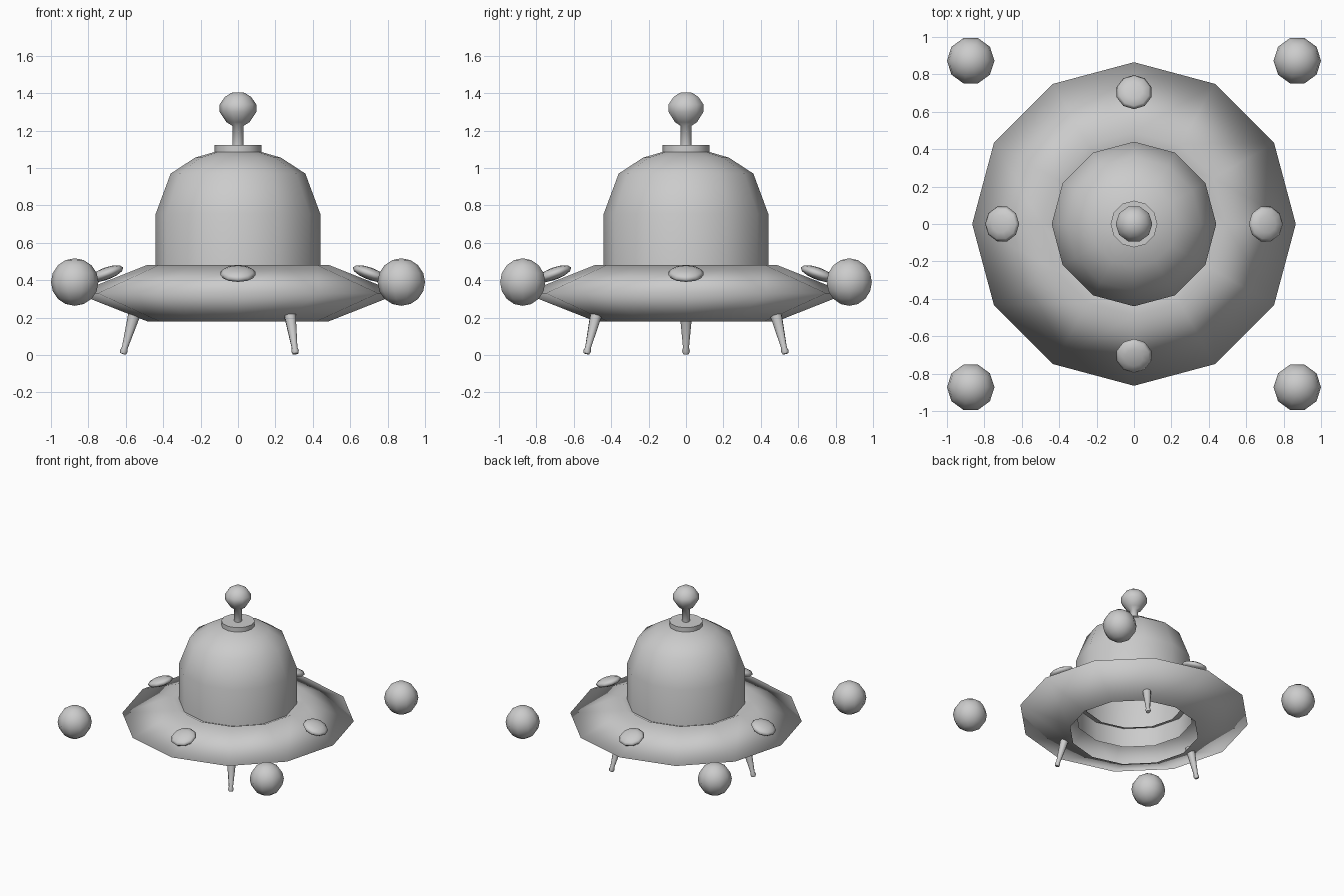
import bpy, bmesh, math
from mathutils import Matrix, Vector

if "Cube" in bpy.data.objects:
    bpy.data.objects.remove(bpy.data.objects["Cube"])


def lathe(name, profile, sides=12, matrix=None, smooth_angle=180):
    """Revolve (radius, height) points, listed bottom to top along the outside."""
    bm = bmesh.new()
    rings = []
    for r, z in profile:
        if r == 0:
            rings.append([bm.verts.new((0, 0, z))] * sides)
        else:
            rings.append([bm.verts.new((r * math.cos(math.tau * i / sides),
                                        r * math.sin(math.tau * i / sides), z))
                          for i in range(sides)])
    for a, b in zip(rings, rings[1:]):
        for i in range(sides):
            j = (i + 1) % sides
            loop = list(dict.fromkeys((a[i], a[j], b[j], b[i])))
            bm.faces.new(loop)
    mesh = bpy.data.meshes.new(name)
    bm.to_mesh(mesh)
    bm.free()
    obj = bpy.data.objects.new(name, mesh)
    bpy.context.collection.objects.link(obj)
    if matrix:
        mesh.transform(matrix)
    bpy.ops.object.select_all(action='DESELECT')
    obj.select_set(True)
    bpy.context.view_layer.objects.active = obj
    if smooth_angle >= 180:
        bpy.ops.object.shade_smooth()
    else:
        bpy.ops.object.shade_smooth_by_angle(angle=math.radians(smooth_angle))
    return obj


def ball_profile(radius, half_height, rings=8):
    pts = [(radius * math.sin(math.pi * k / rings), -half_height * math.cos(math.pi * k / rings))
           for k in range(1, rings)]
    return [(0, -half_height)] + pts + [(0, half_height)]


# Saucer shell, open underneath, dipping inwards under the dome
lathe("saucer_hull", [(.485, .18), (.865, .33), (.49, .48), (.375, .432)])

# Dome, open at the bottom
lathe("dome", [(.44, .30), (.44, .755), (.36, .97), (.23, 1.055), (.11, 1.09), (0, 1.10)])

# Cap on the dome and the antenna with its knob
lathe("antenna_base", [(.125, 1.075), (.125, 1.122), (0, 1.122)], smooth_angle=40)
lathe("antenna", [(.03, 1.115), (.03, 1.225), (.062, 1.245), (.098, 1.30), (.098, 1.34),
                  (.07, 1.38), (.035, 1.402), (0, 1.405)], 10)

# Four flattened lamps lying on the sloping top of the saucer
for i in range(4):
    m = (Matrix.Rotation(i * math.pi / 2, 4, 'Z') @ Matrix.Translation((.705, 0, .435))
         @ Matrix.Rotation(math.radians(20), 4, 'Y'))
    lathe(f"hull_lamp_{i + 1}", ball_profile(.097, .033, 6), 10, m)

# Three splayed legs with small round feet
top, foot = Vector((.545, 0, .25)), Vector((.61, 0, .022))
axis = top - foot
tilt = axis.to_track_quat('Z', 'Y').to_matrix().to_4x4()
for i, deg in enumerate((60, 180, 300)):
    m = Matrix.Rotation(math.radians(deg), 4, 'Z') @ Matrix.Translation(foot) @ tilt
    lathe(f"leg_{i + 1}", [(0, -.018), (.016, -.016), (.021, 0), (.016, .018),
                           (.036, axis.length), (0, axis.length)], 8, m, 50)

# Four floating balls around the saucer
for i, (sx, sy) in enumerate(((1, 1), (-1, 1), (-1, -1), (1, -1))):
    lathe(f"floating_ball_{i + 1}", ball_profile(.127, .127), 10,
          Matrix.Translation((.873 * sx, .873 * sy, .39)))
